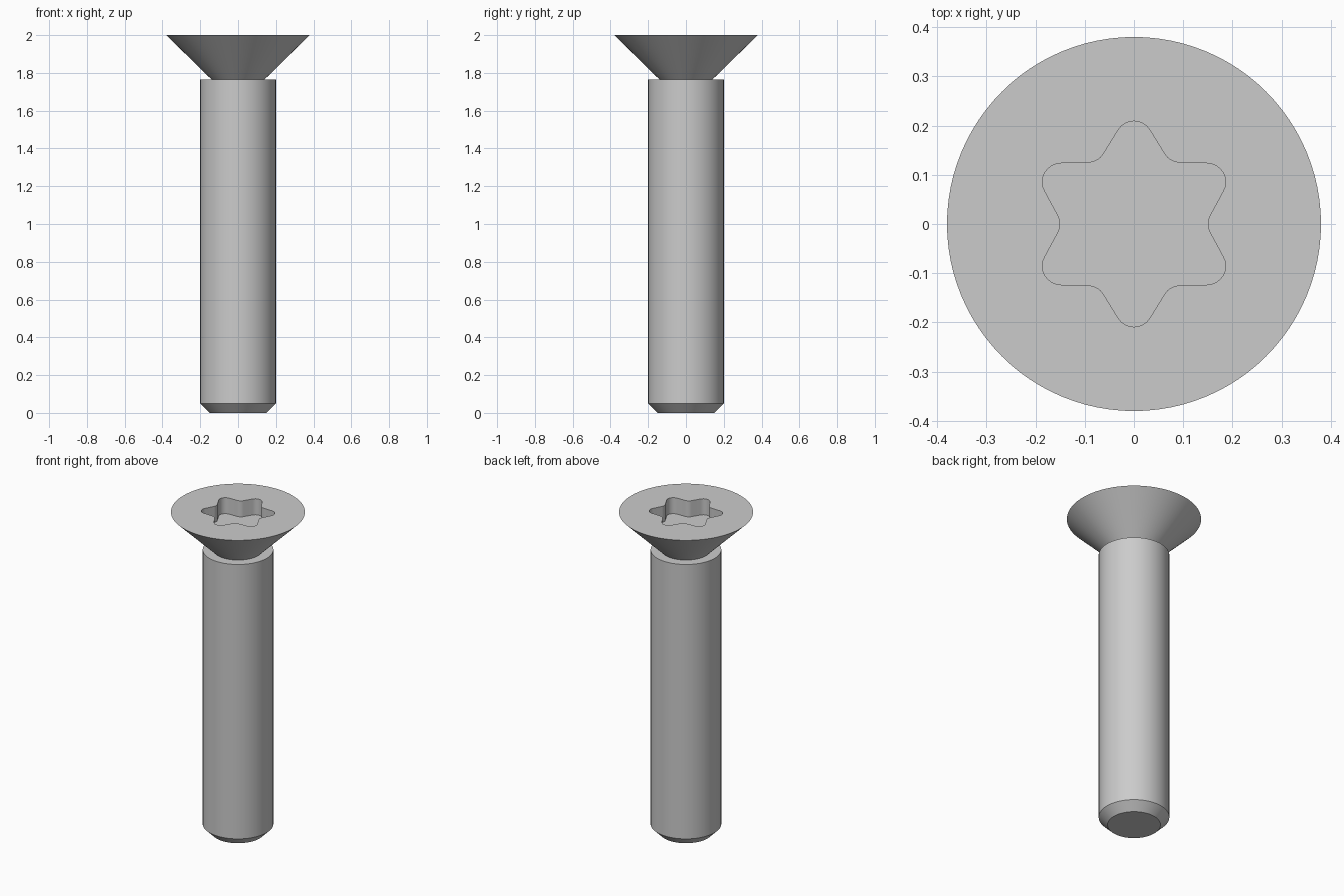
import bpy, bmesh
from math import sin, cos, radians, tau

cube = bpy.data.objects.get("Cube")
if cube:
    bpy.data.objects.remove(cube)

SEGMENTS = 96
NECK_R, NECK_Z = 0.14, 1.765
TOP_Z, SOCKET_DEPTH = 2.0, 0.1

steel = bpy.data.materials.new("steel grey")
steel.use_nodes = True
colour = (0.6, 0.6, 0.6, 1)
steel.diffuse_color = colour
steel.node_tree.nodes["Principled BSDF"].inputs["Base Color"].default_value = colour


def circle(radius):
    return [(radius * cos(tau * i / SEGMENTS), radius * sin(tau * i / SEGMENTS))
            for i in range(SEGMENTS)]


def ring(bm, outline, z):
    return [bm.verts.new((x, y, z)) for x, y in outline]


def wall(bm, a, b):
    n = len(a)
    for i in range(n):
        j = (i + 1) % n
        bm.faces.new((a[i], a[j], b[j], b[i]))


def loop_edges(bm, verts):
    return [bm.edges.get((v, verts[i - 1])) for i, v in enumerate(verts)]


def finish(bm, name):
    mesh = bpy.data.meshes.new(name)
    bm.to_mesh(mesh)
    bm.free()
    mesh.materials.append(steel)
    obj = bpy.data.objects.new(name, mesh)
    bpy.context.collection.objects.link(obj)
    bpy.ops.object.select_all(action="DESELECT")
    obj.select_set(True)
    bpy.context.view_layer.objects.active = obj
    bpy.ops.object.shade_smooth_by_angle(angle=radians(25))
    return obj


def star_outline(steps=8):
    """Six rounded lobes joined by rounded valleys, counter-clockwise."""
    lobe_d, lobe_r = 0.171, 0.038
    valley_d, valley_r = 0.187, 0.037
    points = []

    def arc(direction, dist, radius, start, end):
        cx, cy = dist * cos(radians(direction)), dist * sin(radians(direction))
        for i in range(steps + 1):
            a = radians(start + (end - start) * i / steps)
            points.append((cx + radius * cos(a), cy + radius * sin(a)))

    for k in range(6):
        d = 30 + 60 * k
        arc(d, lobe_d, lobe_r, d - 60, d + 60)
        v = d + 30
        arc(v, valley_d, valley_r, v + 210, v + 150)
    return points


# Shank: chamfered tip, straight cylinder and flat shoulder up to the neck
bm = bmesh.new()
profile = [(0.15, 0), (0.2, 0.05), (0.2, NECK_Z), (NECK_R, NECK_Z)]
rings = [ring(bm, circle(r), z) for r, z in profile]
for a, b in zip(rings, rings[1:]):
    wall(bm, a, b)
bm.faces.new(rings[0][::-1])
finish(bm, "shank")

# Countersunk head: cone, flat top and star-shaped drive socket
bm = bmesh.new()
neck = ring(bm, circle(NECK_R), NECK_Z)
rim = ring(bm, circle(0.38), TOP_Z)
wall(bm, neck, rim)
star = star_outline()
mouth = ring(bm, star, TOP_Z)
floor = ring(bm, star, TOP_Z - SOCKET_DEPTH)
wall(bm, floor[::-1], mouth[::-1])
bm.faces.new(floor)
bmesh.ops.triangle_fill(bm, use_beauty=True, normal=(0, 0, 1),
                        edges=loop_edges(bm, rim) + loop_edges(bm, mouth))
bmesh.ops.recalc_face_normals(bm, faces=bm.faces)
finish(bm, "countersunk_head")
